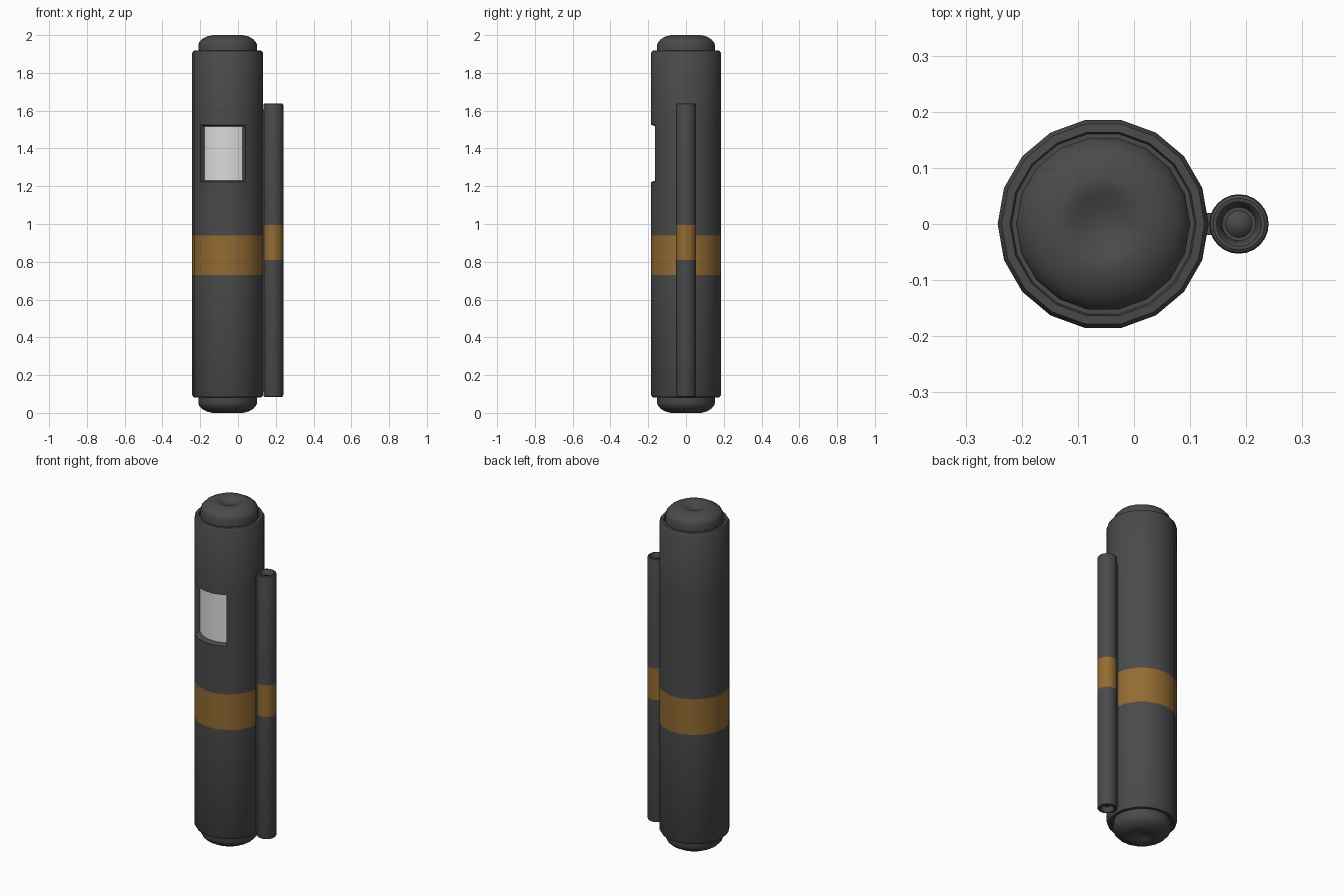
import bpy, bmesh, math
from mathutils import Vector

if "Cube" in bpy.data.objects:
    bpy.data.objects.remove(bpy.data.objects["Cube"])


def material(name, color):
    m = bpy.data.materials.new(name)
    m.diffuse_color = (*color, 1)
    m.use_nodes = True
    m.node_tree.nodes["Principled BSDF"].inputs["Base Color"].default_value = m.diffuse_color
    return m


DARK = material("dark grey", (0.068, 0.068, 0.068))
BAND = material("ochre brown", (0.29, 0.145, 0.032))
LIGHT = material("light grey", (0.72, 0.72, 0.72))


def lathe(profile, sides, cx):
    """Spin (radius, z) points around the vertical axis at x = cx."""
    bm = bmesh.new()
    rings = []
    for r, z in profile:
        rings.append([bm.verts.new((cx + r * math.cos(2 * math.pi * k / sides),
                                    r * math.sin(2 * math.pi * k / sides), z))
                      for k in range(sides)])
    for a, b in zip(rings, rings[1:]):
        for k in range(sides):
            n = (k + 1) % sides
            bm.faces.new((a[k], a[n], b[n], b[k]))
    bmesh.ops.remove_doubles(bm, verts=bm.verts, dist=1e-5)
    bmesh.ops.recalc_face_normals(bm, faces=bm.faces)
    return bm


def paint_band(bm, low, high):
    for f in bm.faces:
        if low < f.calc_center_median().z < high:
            f.material_index = 1


def finish(bm, name, angle=32):
    me = bpy.data.meshes.new(name)
    bm.to_mesh(me)
    bm.free()
    for m in (DARK, BAND, LIGHT):
        me.materials.append(m)
    ob = bpy.data.objects.new(name, me)
    bpy.context.collection.objects.link(ob)
    bpy.ops.object.select_all(action='DESELECT')
    ob.select_set(True)
    bpy.context.view_layer.objects.active = ob
    bpy.ops.object.shade_smooth_by_angle(angle=math.radians(angle))
    return ob


# main cylinder with dimpled, rounded end caps
CX, R = -0.055, 0.188
end = [(0, 0.022), (0.025, 0.019), (0.05, 0.008), (0.066, 0.002), (0.08, 0),
       (0.11, 0.007), (0.135, 0.021), (0.15, 0.037), (0.155, 0.05),
       (0.155, 0.092), (0.163, 0.092), (0.166, 0.082), (0.181, 0.083),
       (R, 0.095)]
rows = [(R, z) for z in (0.73, 0.94, 1.222, 1.525)]
bm = lathe(end + rows + [(r, 2 - z) for r, z in reversed(end)], 18, CX)
paint_band(bm, 0.73, 0.94)

# recessed window: four columns of faces on the front, pushed inwards
window = []
for f in bm.faces:
    c = f.calc_center_median()
    a = math.degrees(math.atan2(c.y, c.x - CX))
    if 1.23 < c.z < 1.52 and -140 < a < -60:
        window.append(f)
res = bmesh.ops.extrude_face_region(bm, geom=window)
bmesh.ops.delete(bm, geom=window, context='FACES_ONLY')
for g in res["geom"]:
    if isinstance(g, bmesh.types.BMVert):
        s = 0.159 / R
        zmid = 1.3735
        g.co = Vector((CX + (g.co.x - CX) * s, g.co.y * s,
                       zmid + (g.co.z - zmid) * 0.94))
    elif isinstance(g, bmesh.types.BMFace):
        g.material_index = 2
bmesh.ops.recalc_face_normals(bm, faces=bm.faces)
finish(bm, "main_cylinder")

# slim side tube with recessed ends
LOW, HIGH = 0.085, 1.638
lip = [(0, 0.018), (0.014, 0.021), (0.024, 0.032), (0.03, 0.032),
       (0.034, 0.008), (0.04, 0.001), (0.046, 0), (0.051, 0.003),
       (0.053, 0.01)]
tube = [(r, LOW + d) for r, d in lip] + [(0.053, 0.81), (0.053, 0.995)]
tube += [(r, HIGH - d) for r, d in reversed(lip)]
bm = lathe(tube, 24, 0.187)
paint_band(bm, 0.81, 0.995)
finish(bm, "side_tube", 40)

# narrow web joining the tube to the cylinder
bm = bmesh.new()
bmesh.ops.create_cube(bm, size=1)
for v in bm.verts:
    v.co = (0.137 + v.co.x * 0.03, v.co.y * 0.04, 0.86 + v.co.z * 1.5)
finish(bm, "connecting_web")
